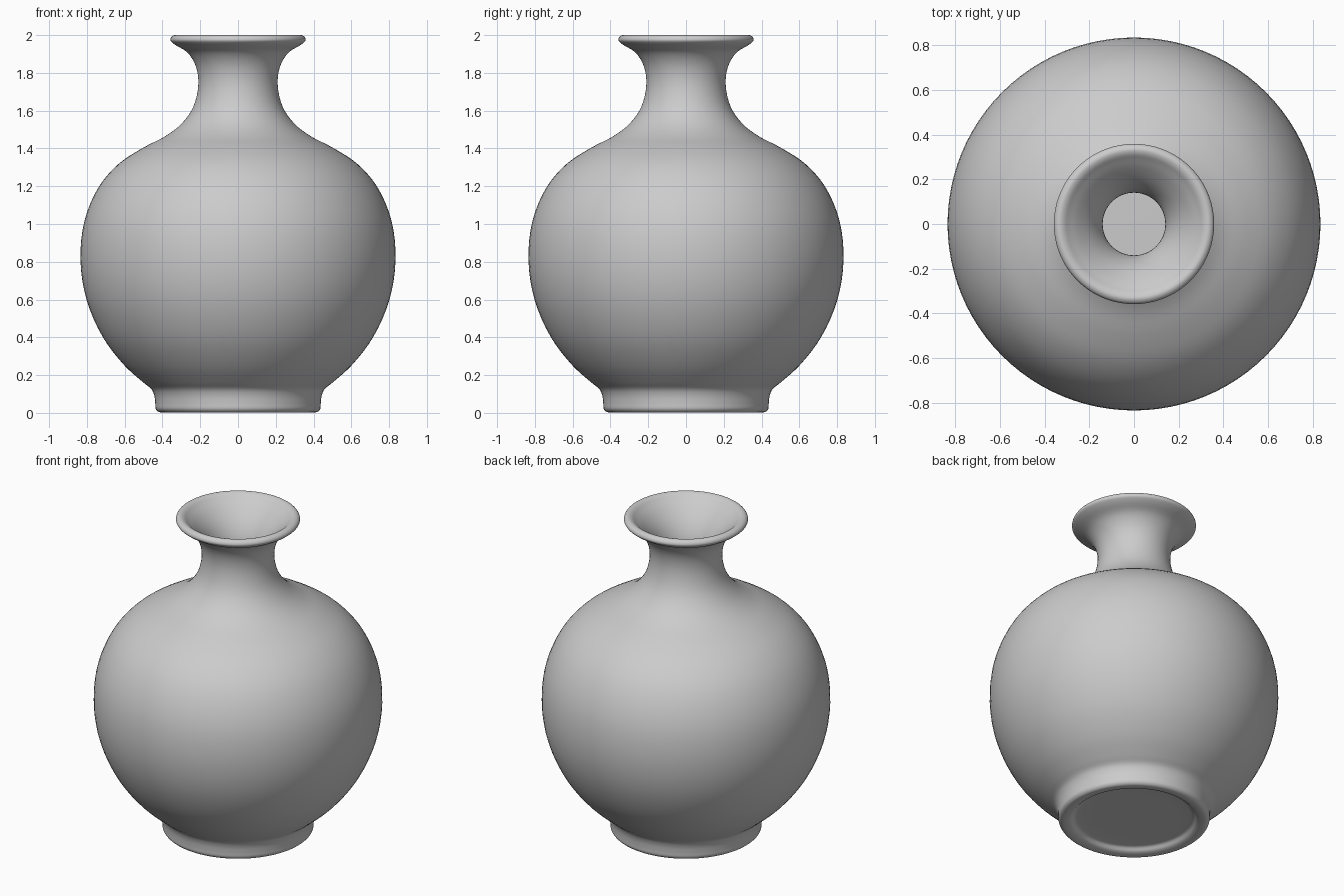
import bpy, bmesh, math
from mathutils import Vector

cube = bpy.data.objects.get("Cube")
if cube:
    bpy.data.objects.remove(cube, do_unlink=True)

clay = bpy.data.materials.new("grey_clay")
clay.use_nodes = True
clay.diffuse_color = (0.6, 0.6, 0.6, 1)
clay.node_tree.nodes["Principled BSDF"].inputs["Base Color"].default_value = (0.6, 0.6, 0.6, 1)

SIDES = 96


def smooth_path(points, steps=4):
    """Pass a centripetal spline through (radius, height) points."""
    p = [Vector(q) for q in points]
    p = [2 * p[0] - p[1]] + p + [2 * p[-1] - p[-2]]
    path = []
    for a, b, c, d in zip(p, p[1:], p[2:], p[3:]):
        t1 = (b - a).length ** 0.5
        t2 = t1 + (c - b).length ** 0.5
        t3 = t2 + (d - c).length ** 0.5
        for i in range(steps):
            t = t1 + (t2 - t1) * i / steps
            ab = a.lerp(b, t / t1)
            bc = b.lerp(c, (t - t1) / (t2 - t1))
            cd = c.lerp(d, (t - t2) / (t3 - t2))
            path.append(ab.lerp(bc, t / t2).lerp(bc.lerp(cd, (t - t1) / (t3 - t1)), (t - t1) / (t2 - t1)))
    return path + [p[-2]]


def lathe(name, path):
    """Turn a path, whose ends lie on the axis, into a closed solid."""
    bm = bmesh.new()
    verts = [bm.verts.new((r, 0, z)) for r, z in path]
    edges = [bm.edges.new(pair) for pair in zip(verts, verts[1:])]
    bmesh.ops.spin(bm, geom=verts + edges, axis=(0, 0, 1), cent=(0, 0, 0),
                   angle=math.tau, steps=SIDES, use_merge=True)
    bmesh.ops.remove_doubles(bm, verts=bm.verts, dist=0.0005)
    bmesh.ops.recalc_face_normals(bm, faces=bm.faces)
    mesh = bpy.data.meshes.new(name)
    bm.to_mesh(mesh)
    bm.free()
    mesh.materials.append(clay)
    obj = bpy.data.objects.new(name, mesh)
    bpy.context.collection.objects.link(obj)
    bpy.ops.object.select_all(action="DESELECT")
    obj.select_set(True)
    bpy.context.view_layer.objects.active = obj
    bpy.ops.object.shade_smooth_by_angle(angle=math.radians(50))


# Recessed underside and foot ring
foot = [(0, 0.035), (0.32, 0.035), (0.345, 0.03), (0.365, 0.012), (0.39, 0.004),
        (0.42, 0.005), (0.435, 0.02), (0.438, 0.05), (0.443, 0.09)]
# Round belly and shoulder
belly = [(0.458, 0.125), (0.5, 0.16), (0.6, 0.25), (0.715, 0.4), (0.802, 0.6),
         (0.834, 0.81), (0.812, 1.02), (0.735, 1.2), (0.63, 1.32), (0.5, 1.405)]
# Neck and flared lip
neck = [(0.385, 1.465), (0.3, 1.53), (0.237, 1.62), (0.21, 1.74), (0.225, 1.84),
        (0.27, 1.91), (0.335, 1.95), (0.358, 1.972), (0.353, 1.99), (0.335, 2)]
# Mouth and hollow inside
mouth = [(0.315, 1.995), (0.29, 1.975), (0.25, 1.94), (0.19, 1.87), (0.15, 1.79),
         (0.14, 1.72), (0.155, 1.62), (0.22, 1.5), (0.34, 1.41)]
hollow = [(0.57, 1.28), (0.72, 1.06), (0.765, 0.81), (0.72, 0.55), (0.58, 0.32),
          (0.4, 0.16), (0.3, 0.125), (0, 0.12)]

lathe("vase", smooth_path(foot + belly + neck + mouth + hollow))
